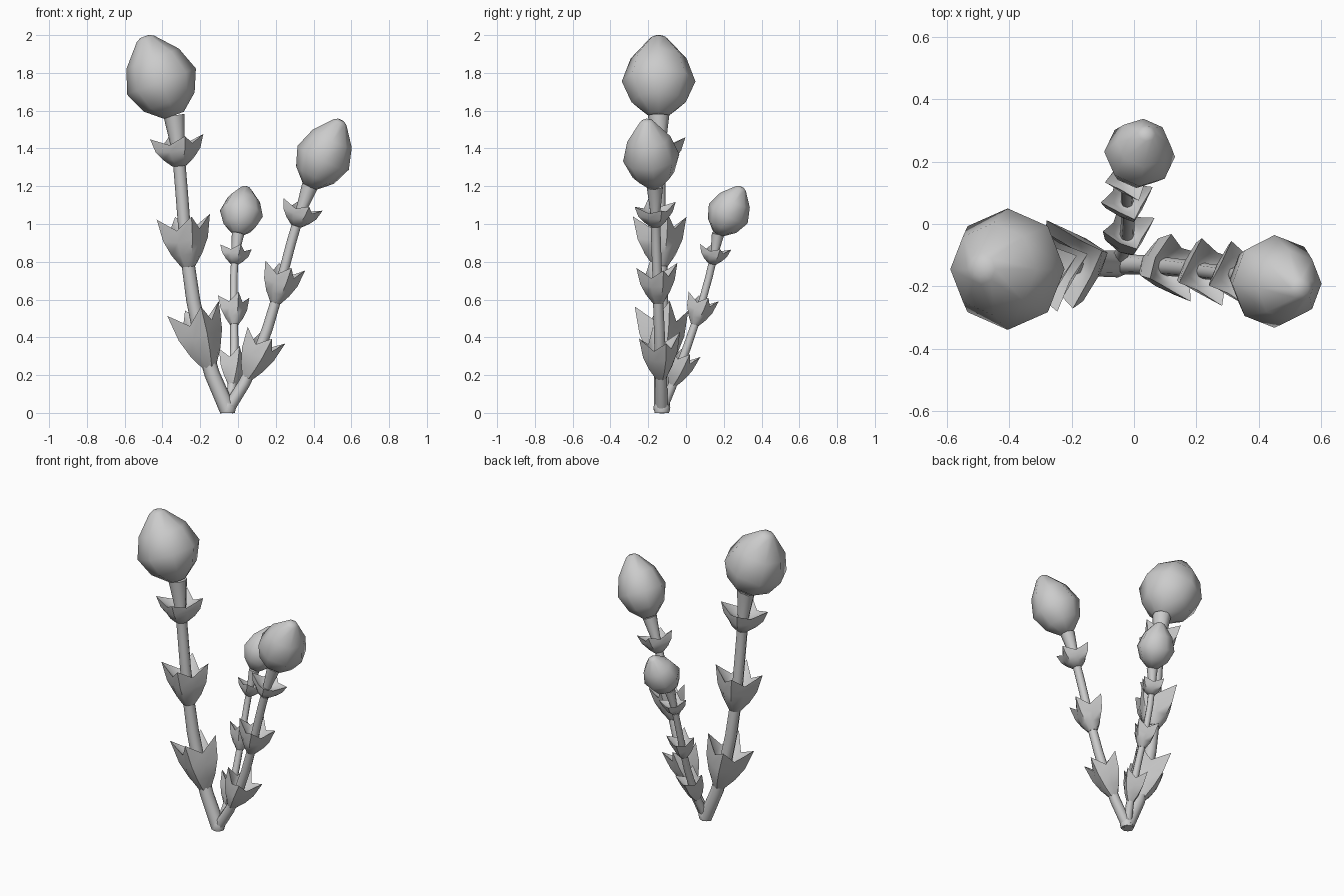
import bpy
from math import cos, sin, pi, radians
from mathutils import Vector

if "Cube" in bpy.data.objects:
    bpy.data.objects.remove(bpy.data.objects["Cube"])

SIDES = 8
BASE = Vector((-.055, -.128, .015))


def ring(centre, axis, tip, valley=None):
    # tip and valley are (radius, lift along axis); alternate columns use each
    phase = .3 if valley else 0
    valley = valley or tip
    a = axis.normalized()
    u = (Vector((1, 0, 0)) - a * a.x).normalized()
    v = a.cross(u)
    out = []
    for i in range(SIDES):
        t = phase + 2 * pi * i / SIDES
        r, lift = valley if i % 2 else tip
        out.append(centre + (u * cos(t) + v * sin(t)) * r + a * lift)
    return out


def loft(name, rings):
    n = SIDES
    verts = [p for r in rings for p in r]
    faces = [(k * n + i, k * n + (i + 1) % n, (k + 1) * n + (i + 1) % n, (k + 1) * n + i)
             for k in range(len(rings) - 1) for i in range(n)]
    faces += [tuple(reversed(range(n))), tuple(range(len(verts) - n, len(verts)))]
    me = bpy.data.meshes.new(name)
    me.from_pydata(verts, [], faces)
    ob = bpy.data.objects.new(name, me)
    bpy.context.collection.objects.link(ob)
    bpy.ops.object.select_all(action='DESELECT')
    ob.select_set(True)
    bpy.context.view_layer.objects.active = ob
    bpy.ops.object.shade_smooth_by_angle(angle=radians(50))


def on_path(pts, f):
    # smooth curve through evenly spaced points
    n, total = len(pts), Vector((0, 0, 0))
    u = f * (n - 1)
    for j in range(n):
        w = 1
        for m in range(n):
            if m != j:
                w *= (u - m) / (j - m)
        total += pts[j] * w
    return total


def stem(name, pts, s):
    steps = 8
    rings = []
    for i in range(steps + 1):
        f = i / steps
        r = s * (.29 if i == steps else max(.17, .22 - .08 * f))
        axis = on_path(pts, f + .02) - on_path(pts, f - .02)
        rings.append(ring(on_path(pts, f), axis, (r, 0)))
    loft(name, rings)


def bud(name, neck, tip, s):
    axis = tip - neck
    prof = [(0, .28), (.17, .74), (.43, 1), (.72, .76), (.97, .25), (1, .12)]
    loft(name, [ring(neck + axis * t, axis, (s * r, 0)) for t, r in prof])


def leaf_cup(name, pts, f, height, s):
    # four pointed leaves joined in a full cup, closed onto the stem inside
    radius = .76 * s
    axis = on_path(pts, f + .12) - on_path(pts, f)
    rows = [((.26, 0), (.26, 0)), ((.58, .25), (.5, .24)), ((.84, .55), (.62, .5)),
            ((1, 1), (.6, .74)), ((.5, .66), (.45, .64)), ((.2, .52), (.2, .52))]
    loft(name, [ring(on_path(pts, f), axis,
                     *[(r * radius, h * height) for r, h in pair]) for pair in rows])


# each stalk: three path points above the base, bud tip, bud radius (sets all sizes)
stalks = {
    "tall": ([(-.225, -.13, .53), (-.29, -.14, 1.06), (-.338, -.145, 1.575)],
             (-.495, -.145, 1.993), .195),
    "middle": ([(.14, -.14, .4), (.255, -.155, .8), (.38, -.165, 1.2)],
               (.545, -.21, 1.55), .15),
    "short": ([(-.02, -.005, .32), (-.023, .1, .64), (0, .17, .95)],
              (.042, .295, 1.195), .115),
}

for label, (path, tip, s) in stalks.items():
    pts = [BASE] + [Vector(p) for p in path]
    stem(label + "_stem", pts, s)
    bud(label + "_bud", pts[-1], Vector(tip), s)
    # cups shrink towards the bud
    for k, size in enumerate((1.65, 1.36, .8)):
        leaf_cup(f"{label}_leaf_cup_{k + 1}", pts, .15 + .337 * k, size * s, s)

# small stub where the stalks meet
loft("root_stub", [ring(Vector((BASE.x, BASE.y, z)), Vector((0, 0, 1)), (r, 0))
                   for z, r in ((0, .038), (.03, .045), (.055, .035))])
